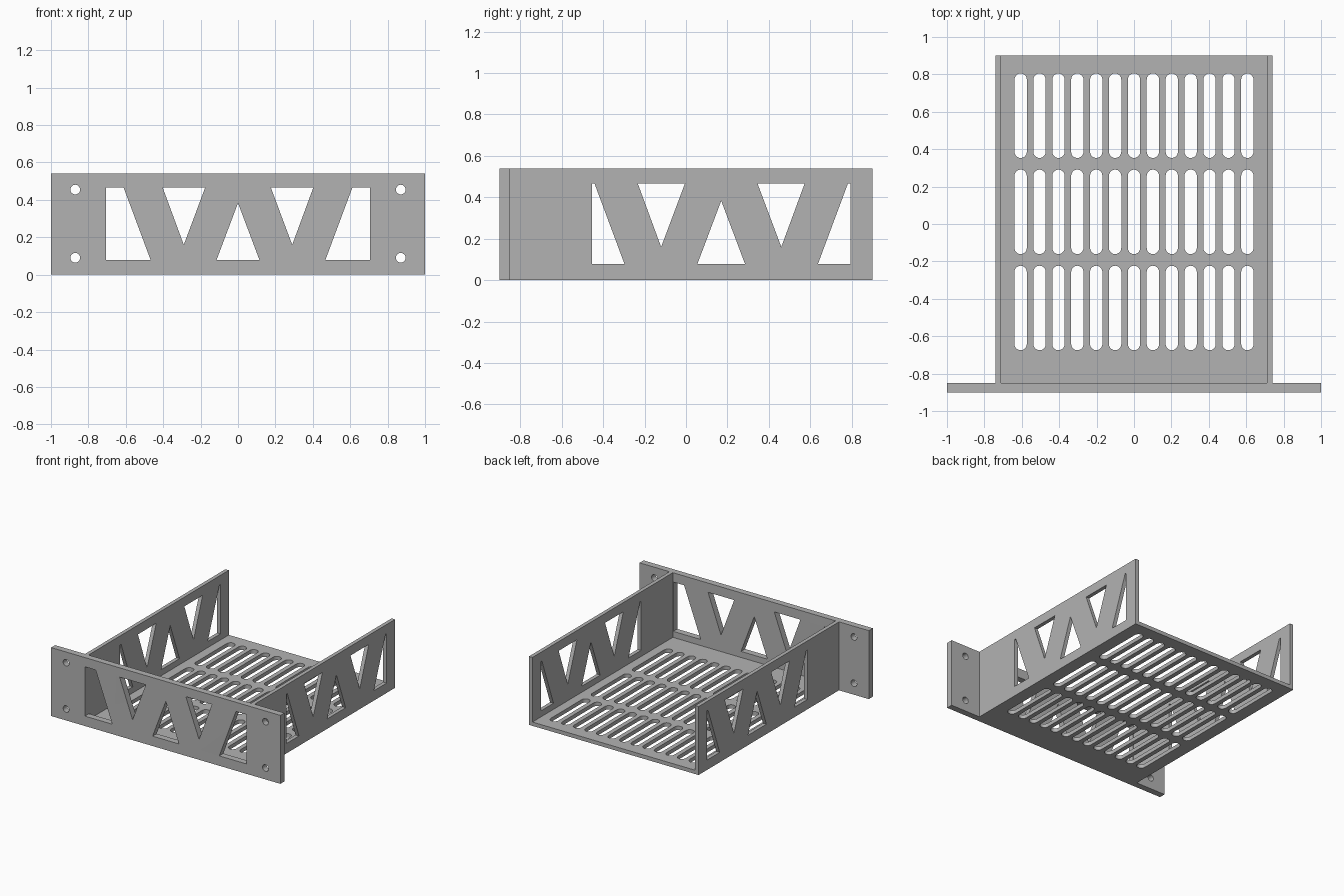
import bpy
import bmesh
from math import cos, sin, pi, radians
from mathutils import Matrix, Vector

cube = bpy.data.objects.get("Cube")
if cube:
    bpy.data.objects.remove(cube, do_unlink=True)

WIDTH, PLATE, HEIGHT = 2.0, 0.05, 0.54
SHEET = 0.03
BACK, FRONT = 0.9, -0.9
INNER_X = 0.71

grey = bpy.data.materials.new("plain grey")
colour = (0.45, 0.45, 0.45, 1)
grey.diffuse_color = colour
grey.use_nodes = True
grey.node_tree.nodes["Principled BSDF"].inputs["Base Color"].default_value = colour


def rect(x0, x1, y0, y1):
    return [(x0, y0), (x1, y0), (x1, y1), (x0, y1)]


def slot(cx, cy, radius, straight=0.0, steps=10):
    """Round hole, stretched along y by the straight length."""
    points = []
    for side in (1, -1):
        for i in range(steps + 1 if straight else steps):
            a = pi * i / steps
            points.append((cx + side * radius * cos(a),
                           cy + side * (straight / 2 + radius * sin(a))))
    return points


def truss(centre, reach):
    """Row of triangular windows, cut off square at both ends."""
    low, high = 0.078, 0.467
    holes = [[(centre - 0.115, low), (centre + 0.115, low), (centre, 0.383)]]
    for s in (-1, 1):
        holes.append([(centre + s * 0.175, high), (centre + s * 0.403, high),
                      (centre + s * 0.29, 0.16)])
        holes.append([(centre + s * 0.467, low), (centre + s * reach, low),
                      (centre + s * reach, high), (centre + s * 0.612, high)])
    return holes


def sheet(name, outlines, thickness, origin, across, up):
    """Cut a flat sheet: first outline is the edge, the others are holes."""
    curve = bpy.data.curves.new(name + " outline", "CURVE")
    curve.dimensions = "2D"
    curve.fill_mode = "BOTH"
    curve.extrude = thickness / 2
    for outline in outlines:
        spline = curve.splines.new("POLY")
        spline.points.add(len(outline) - 1)
        for point, (x, y) in zip(spline.points, outline):
            point.co = (x, y, 0, 1)
        spline.use_cyclic_u = True
    helper = bpy.data.objects.new(name + " outline", curve)
    bpy.context.collection.objects.link(helper)
    bpy.context.view_layer.update()
    graph = bpy.context.evaluated_depsgraph_get()
    mesh = bpy.data.meshes.new_from_object(helper.evaluated_get(graph))
    bpy.data.objects.remove(helper, do_unlink=True)
    bpy.data.curves.remove(curve)

    # Stand the sheet in its plane and weld its rims
    across, up = Vector(across), Vector(up)
    turn = Matrix((across, up, across.cross(up))).transposed().to_4x4()
    bm = bmesh.new()
    bm.from_mesh(mesh)
    bmesh.ops.transform(bm, matrix=Matrix.Translation(origin) @ turn, verts=bm.verts)
    bmesh.ops.remove_doubles(bm, verts=bm.verts, dist=0.0001)
    bmesh.ops.recalc_face_normals(bm, faces=bm.faces)
    bm.to_mesh(mesh)
    bm.free()
    mesh.name = name
    mesh.materials.clear()
    mesh.materials.append(grey)
    obj = bpy.data.objects.new(name, mesh)
    bpy.context.collection.objects.link(obj)
    bpy.ops.object.select_all(action="DESELECT")
    obj.select_set(True)
    bpy.context.view_layer.objects.active = obj
    bpy.ops.object.shade_smooth_by_angle(angle=radians(30))
    return obj


# Front panel with truss windows and four screw holes
screw_holes = [slot(x, z, 0.026) for x in (-0.87, 0.87) for z in (0.09, 0.455)]
sheet("front_panel",
      [rect(-WIDTH / 2, WIDTH / 2, 0, HEIGHT)] + truss(0, 0.706) + screw_holes,
      PLATE, (0, FRONT + PLATE / 2, 0), (1, 0, 0), (0, 0, 1))

# Side walls with the same truss
for name, side in (("left_wall", 1), ("right_wall", -1)):
    sheet(name, [rect(FRONT + PLATE, BACK, 0, HEIGHT)] + truss(0.17, 0.625),
          SHEET, (side * (INNER_X + SHEET / 2), 0, 0), (0, 1, 0), (0, 0, 1))

# Floor with three rows of vent slots
vents = [slot(0.101 * i, 0.065 + 0.514 * row, 0.033, 0.386)
         for row in (-1, 0, 1) for i in range(-6, 7)]
sheet("vented_floor", [rect(-INNER_X, INNER_X, FRONT + PLATE, BACK)] + vents,
      SHEET, (0, 0, SHEET / 2), (1, 0, 0), (0, 1, 0))
